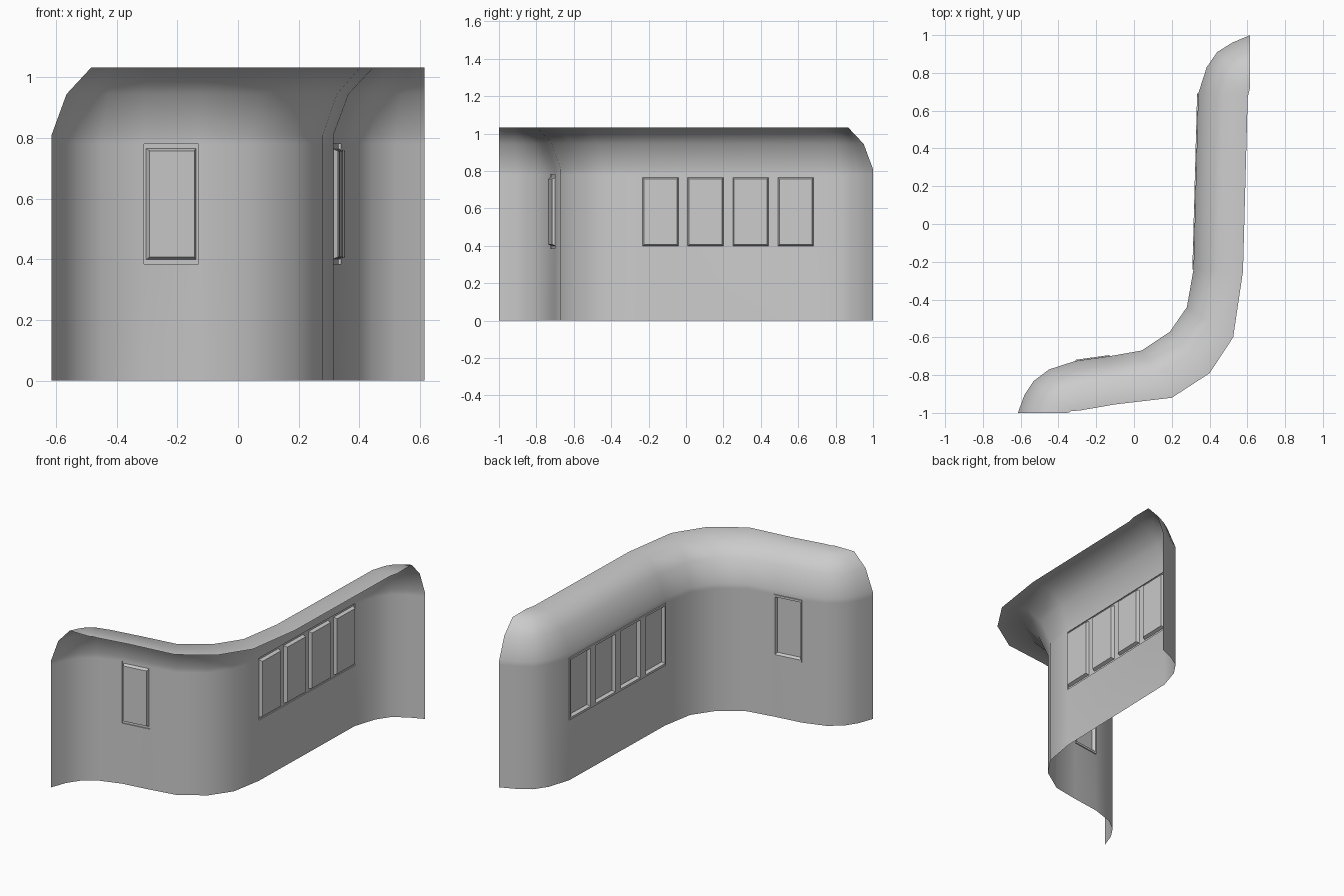
import bpy, bmesh
from mathutils import Vector

if "Cube" in bpy.data.objects:
    bpy.data.objects.remove(bpy.data.objects["Cube"])

# Plan curves: wall line and inner roof edge, point for point
WALL = [(-.615, -1), (-.58, -.905), (-.53, -.83), (-.45, -.77), (-.31, -.725),
        (-.13, -.70), (.04, -.67), (.19, -.57), (.28, -.44), (.315, -.24),
        (.34, .69), (.385, .83), (.44, .91), (.52, .96), (.615, 1)]
EDGE = [(-.355, -1), (-.345, -.998), (-.34, -.995), (-.33, -.99), (-.29, -.988),
        (-.10, -.955), (.20, -.92), (.40, -.79), (.525, -.60), (.577, -.25),
        (.602, .67), (.609, .70), (.612, .71), (.614, .72), (.615, .735)]
# Cross-section: (fraction from wall to roof edge, height)
PROFILE = [(0, 0), (0, .385), (0, .78), (0, .81), (.19, .945), (.5, 1.032), (1, 1.032)]
BAYS = {4: 1, 9: 4}   # wall segment -> number of panes


def make_object(name, bm, smooth):
    mesh = bpy.data.meshes.new(name)
    for f in bm.faces:
        f.smooth = smooth
    bm.to_mesh(mesh)
    bm.free()
    ob = bpy.data.objects.new(name, mesh)
    bpy.context.collection.objects.link(ob)
    return ob


# Curved wall sweeping over into the roof, with openings for the windows
bm = bmesh.new()
cols = []
for a, b in zip(WALL, EDGE):
    a, b = Vector(a), Vector(b)
    cols.append([bm.verts.new((*a.lerp(b, t), z)) for t, z in PROFILE])
for i in range(len(cols) - 1):
    for k in range(len(PROFILE) - 1):
        if i in BAYS and k == 1:
            continue
        bm.faces.new((cols[i][k], cols[i][k + 1], cols[i + 1][k + 1], cols[i + 1][k]))
make_object("wall_and_roof", bm, True)


# Window bay: frame bars just proud outside, panes pushed inward with sloped reveals
def window_bay(name, p, q, panes, z0=.385, z1=.78, side=.008, bar=.05, rail=.014):
    p, q = Vector(p), Vector(q)
    length = (q - p).length
    d = (q - p) / length
    inward = Vector((d.y, -d.x))
    bm = bmesh.new()

    def rect(u0, u1, za, zb, depth):
        return [bm.verts.new((*(p + d * u + inward * depth), z))
                for u, z in ((u0, za), (u0, zb), (u1, zb), (u1, za))]

    def bridge(a, b):
        for j in range(4):
            n = (j + 1) % 4
            bm.faces.new((a[j], a[n], b[n], b[j]))

    lip = -.006
    width = (length - 2 * side - bar * (panes - 1)) / panes
    bridge(rect(0, length, z0, z1, 0), rect(0, length, z0, z1, lip))
    for za, zb in ((z0, z0 + rail), (z1 - rail, z1)):
        bm.faces.new(rect(0, length, za, zb, lip))
    za, zb = z0 + rail, z1 - rail
    bm.faces.new(rect(0, side, za, zb, lip))
    bm.faces.new(rect(length - side, length, za, zb, lip))
    for n in range(panes):
        u = side + n * (width + bar)
        outer = rect(u, u + width, za, zb, lip)
        inner = rect(u + .008, u + width - .008, za + .008, zb - .008, .014)
        bridge(outer, inner)
        bm.faces.new(inner)
        if n < panes - 1:
            bm.faces.new(rect(u + width, u + width + bar, za, zb, lip))
    make_object(name, bm, False)


window_bay("front_window", WALL[4], WALL[5], BAYS[4])
window_bay("side_windows", WALL[9], WALL[10], BAYS[9])
